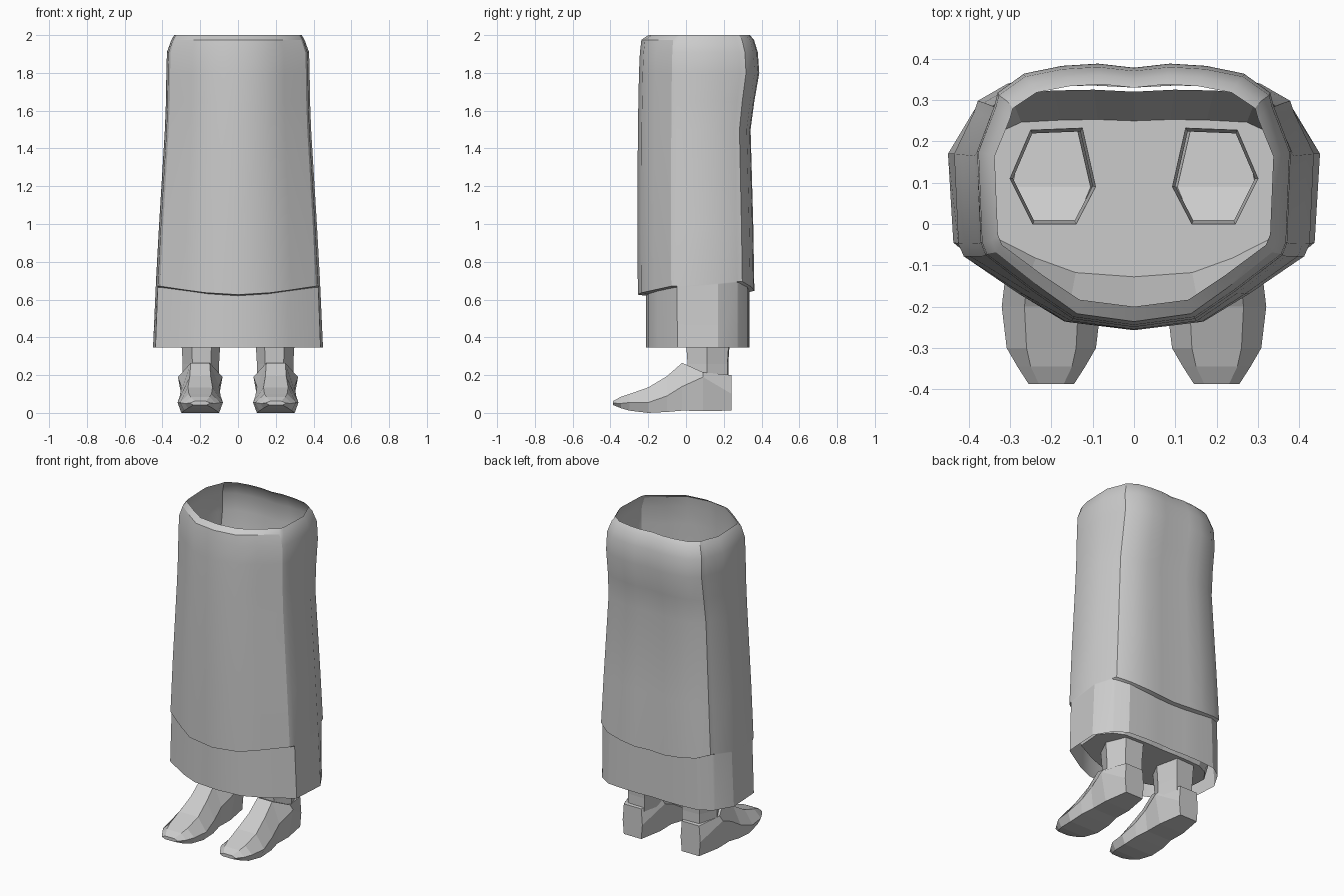
import bpy, bmesh, math

if "Cube" in bpy.data.objects:
    bpy.data.objects.remove(bpy.data.objects["Cube"])

grey = bpy.data.materials.new("plain_grey")
grey.diffuse_color = (0.6, 0.6, 0.6, 1)
grey.use_nodes = True
grey.node_tree.nodes["Principled BSDF"].inputs["Base Color"].default_value = grey.diffuse_color


def finish(name, bm, smooth=None):
    bmesh.ops.recalc_face_normals(bm, faces=bm.faces)
    me = bpy.data.meshes.new(name)
    bm.to_mesh(me)
    bm.free()
    ob = bpy.data.objects.new(name, me)
    bpy.context.collection.objects.link(ob)
    me.materials.append(grey)
    if smooth:
        bpy.ops.object.select_all(action='DESELECT')
        ob.select_set(True)
        bpy.context.view_layer.objects.active = ob
        bpy.ops.object.shade_smooth_by_angle(angle=math.radians(smooth))
    return ob


def loft(bm, rings):
    """Bridge closed rings of equal length; returns the vertex rings."""
    vs = [[bm.verts.new(p) for p in r] for r in rings]
    n = len(rings[0])
    for a, b in zip(vs, vs[1:]):
        for i in range(n):
            j = (i + 1) % n
            bm.faces.new((a[i], a[j], b[j], b[i]))
    return vs


def mirror_ring(half):
    """Half outline from front centre to back centre -> full closed ring."""
    return half + [(-x, y, z) for x, y, z in half[-2:0:-1]]


# Half outlines: hem skirt, and the thicker robe with front and back panels
HEM = [(0, -.212), (.16, -.198), (.27, -.15), (.425, -.055), (.437, -.045), (.45, .17),
       (.39, .27), (.385, .278), (.31, .325), (.2, .333), (.1, .335), (0, .33)]
ROBE = [(0, -.255), (.17, -.235), (.28, -.168), (.412, -.078), (.425, -.048), (.435, .17),
        (.387, .27), (.378, .298), (.305, .34), (.2, .357), (.1, .362), (0, .353)]
# Height of the panel hem at each outline point
STEP = [.62, .63, .645, .665, .665, .68, .69, .69, .665, .65, .64, .64]
MID = .1


def scaled(z, w, front, back):
    f, b = (MID - front) / (MID + .255), (back - MID) / (.362 - MID)
    return mirror_ring([(x * w, MID + (y - MID) * (f if y < MID else b), z) for x, y in ROBE])


hem_low = mirror_ring([(x, y, .345) for x, y in HEM])
# Side points have no step: they follow the robe outline
hem_top = mirror_ring([(r[0], r[1], z) if i in (4, 5, 6) else (h[0] * .97, h[1], z)
                       for i, (h, r, z) in enumerate(zip(HEM, ROBE, STEP))])
panel_low = mirror_ring([(x, y, z + .006) for (x, y), z in zip(ROBE, STEP)])
rings = [hem_low, hem_top, panel_low]
rings += [scaled(*r) for r in (
    (1.0, .96, -.257, .356), (1.5, .89, -.255, .342), (1.65, .877, -.252, .362),
    (1.8, .872, -.249, .388), (1.91, .865, -.244, .38), (1.975, .81, -.236, .36),
    (2.0, .775, -.2, .338))]
bm = bmesh.new()
loft(bm, rings)
finish("robe", bm, 28)

# Ankle outline, counted round the hexagon
HEX = [(.093, .09), (.125, .232), (.25, .227), (.3, .11), (.245, 0), (.14, 0)]


def ankle_ring(s, z, k=1.0):
    return [(s * (.195 + (x - .195) * k), .115 + (y - .115) * k, z) for x, y in HEX]


# Closing panel inside the hem: sloped lip and a floor with two leg openings
FLOOR_Z = .38
bm = bmesh.new()
lip_high = mirror_ring([(x * .97, y * .97, .56) for x, y in HEM])
lip_low = mirror_ring([(x * .88, MID + (y - MID) * (.73 if y < MID else .65), FLOOR_Z)
                       for x, y in HEM])
loops = [loft(bm, [lip_high, lip_low])[1]]
loops += [[bm.verts.new(p) for p in ankle_ring(s, FLOOR_Z)] for s in (1, -1)]
edges = []
for lp in loops:
    for a, b in zip(lp, lp[1:] + lp[:1]):
        edges.append(bm.edges.get((a, b)) or bm.edges.new((a, b)))
bmesh.ops.triangle_fill(bm, use_beauty=True, edges=edges, normal=(0, 0, 1))
finish("robe_floor", bm)

# Boot sections along y: bottom (z, half width), widest (z, half width), top (z, half width)
BOOT = [(.242, .012, .06, .1, .068, .2, .06),
        (.09, .01, .085, .19, .118, .215, .095),
        (-.02, .012, .085, .14, .1, .265, .05),
        (-.1, .005, .1, .09, .108, .195, .055),
        (-.2, .0, .1, .055, .12, .135, .065),
        (-.3, .012, .085, .055, .108, .1, .06),
        (-.345, .025, .065, .05, .082, .085, .05),
        (-.387, .042, .035, .052, .055, .062, .03)]

for side, s in (("left", 1), ("right", -1)):
    bm = bmesh.new()
    vs = loft(bm, [[(s * (.2 + dx), y, z) for dx, z in
                    ((-b, bz), (-m, mz), (-t, tz), (t, tz), (m, mz), (b, bz))]
                   for y, bz, b, mz, m, tz, t in BOOT])
    bm.faces.new(vs[0])
    bm.faces.new(vs[-1])
    finish(side + "_boot", bm)

    bm = bmesh.new()
    loft(bm, [ankle_ring(s, .18, .93), ankle_ring(s, .26, .93), ankle_ring(s, FLOOR_Z)])
    finish(side + "_ankle", bm)
